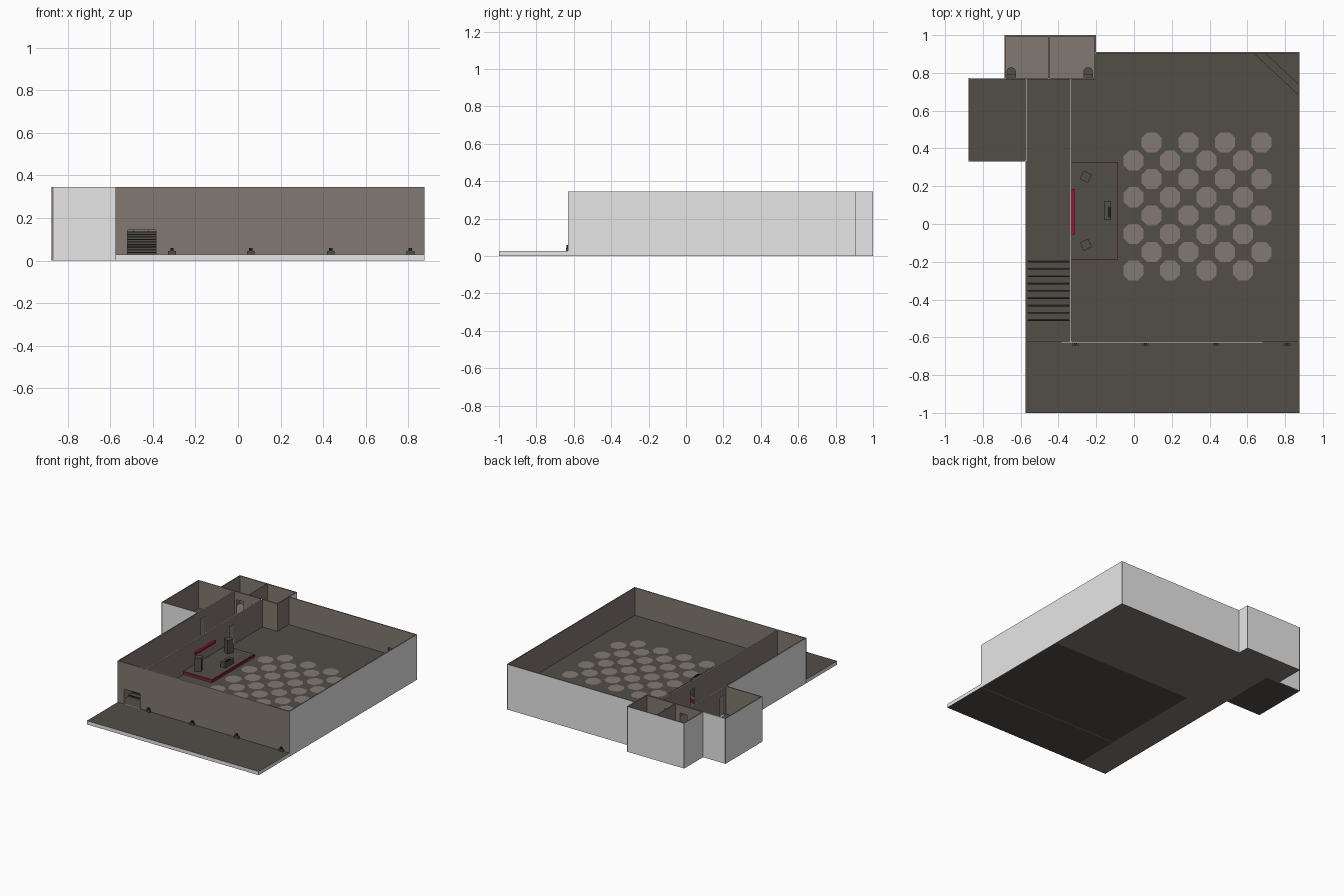
import bpy, bmesh, math
from mathutils import Matrix, Vector

if "Cube" in bpy.data.objects:
    bpy.data.objects.remove(bpy.data.objects["Cube"])

# ---- flat colours ----
COLOURS = {
    "plaster_white": (0.8, 0.8, 0.8, 1),
    "warm_brown": (0.225, 0.19, 0.168, 1),
    "dark_floor": (0.084, 0.077, 0.064, 1),
    "black_trim": (0.015, 0.014, 0.013, 1),
    "stage_red": (0.38, 0.005, 0.03, 1),
}
NAMES = list(COLOURS)
W, B, D, K, R = range(5)
MATS = []
for n, c in COLOURS.items():
    m = bpy.data.materials.new(n)
    m.diffuse_color = c
    m.use_nodes = True
    m.node_tree.nodes["Principled BSDF"].inputs["Base Color"].default_value = m.diffuse_color
    MATS.append(m)

T = 0.008           # wall thickness
H = 0.345           # wall top
F = 0.135           # raised floor level
P = 0.028           # porch level
DIRS = {"-x": (-1, 0, 0), "+x": (1, 0, 0), "-y": (0, -1, 0),
        "+y": (0, 1, 0), "-z": (0, 0, -1), "+z": (0, 0, 1)}


def add_box(bm, x0, x1, y0, y1, z0, z1, base, sides=None, rot=0.0):
    """Box by bounds; sides maps a direction to a colour index."""
    centre = Vector(((x0 + x1) / 2, (y0 + y1) / 2, (z0 + z1) / 2))
    vs = bmesh.ops.create_cube(bm, size=1)["verts"]
    for v in vs:
        v.co = Vector((v.co.x * (x1 - x0), v.co.y * (y1 - y0), v.co.z * (z1 - z0)))
    for f in {f for v in vs for f in v.link_faces}:
        f.normal_update()
        f.material_index = base
        for key, mat in (sides or {}).items():
            if f.normal.dot(Vector(DIRS[key])) > 0.9:
                f.material_index = mat
    bmesh.ops.transform(bm, matrix=Matrix.Translation(centre) @ Matrix.Rotation(rot, 4, "Z"), verts=vs)


def finish(name, bm):
    me = bpy.data.meshes.new(name)
    bm.to_mesh(me)
    bm.free()
    for m in MATS:
        me.materials.append(m)
    ob = bpy.data.objects.new(name, me)
    bpy.context.collection.objects.link(ob)
    return ob


def box(name, *args, **kw):
    bm = bmesh.new()
    add_box(bm, *args, **kw)
    return finish(name, bm)


def wall(name, axis, pos, a0, a1, z0=0.0, sides=None, doors=()):
    """Wall running along an axis; doors are (start, end, bottom, top) openings."""
    bm = bmesh.new()
    sides = dict(sides or {})

    def piece(s, e, zb, zt, extra):
        m = {**sides, **extra}
        b = (s, e, pos, pos + T) if axis == "x" else (pos, pos + T, s, e)
        add_box(bm, *b, zb, zt, B, m)

    cur, jamb = a0, {}
    for s, e, zb, zt in doors:
        piece(cur, s, z0, H, {**jamb, "+" + axis: W})
        piece(s, e, zt, H, {"-z": W})
        if zb > z0:
            piece(s, e, z0, zb, {})
        cur, jamb = e, {"-" + axis: W}
    piece(cur, a1, z0, H, jamb)
    return finish(name, bm)


# ---- floors ----
box("porch_slab", -0.335, 0.875, -1, -0.63, 0, P, W, {"+z": D, "-z": D})
box("porch_slab_left", -0.575, -0.335, -1, -0.63, 0, P, W, {"+z": D, "-z": B})
box("hall_floor_front", -0.33, 0.867, -0.622, 0.19, 0, F, D)
box("hall_floor_back", -0.33, 0.867, 0.19, 0.765, 0, F, D, {"-z": B})
box("hall_floor_rear", -0.202, 0.867, 0.765, 0.902, 0, F, D, {"-z": B})
box("corridor_floor_low", -0.567, -0.338, -0.622, -0.2, 0, P, D, {"-z": B})
box("corridor_floor_high", -0.567, -0.338, -0.2, 0.765, 0, F, D, {"-z": B})
box("side_room_floor", -0.867, -0.575, 0.338, 0.765, 0, F, D)
box("washroom_floor", -0.677, -0.21, 0.773, 0.992, 0, F, B)

# ---- stairs in the corridor ----
bm = bmesh.new()
N = 8
run, rise = 0.31 / N, (F - P) / (N + 1)
for i in range(N):
    y, z = -0.51 + i * run, P + (i + 1) * rise
    add_box(bm, -0.567, -0.338, y, -0.2, z - rise, z, D)
finish("stairs", bm)
bm = bmesh.new()
for i in range(N + 1):
    y, z = -0.51 + i * run, P + (i + 1) * rise
    add_box(bm, -0.562, -0.343, y - 0.003, y + 0.006, z - 0.004, z + 0.001, K)
finish("stair_nosings", bm)

# ---- walls ----
wall("front_wall_left", "x", -0.63, -0.575, -0.385, 0, {},
     [(-0.52, -0.3851, P, 0.143)])
wall("front_wall", "x", -0.63, -0.385, 0.68, 0, {"+z": W})
wall("front_wall_right", "x", -0.63, 0.68, 0.875, 0, {"+x": W})
wall("right_wall", "y", 0.867, -0.622, 0.91, 0, {"+x": W})
wall("hall_back_wall", "x", 0.902, -0.21, 0.867, 0, {"+y": W})
wall("hall_partition", "y", -0.338, -0.622, 0.765, 0, {"+z": W},
     [(0.37, 0.43, F, 0.285)])
wall("corridor_left_wall", "y", -0.575, -0.622, 0.33, 0, {"-x": W})
wall("side_room_partition", "y", -0.575, 0.33, 0.765, 0, {"+z": W},
     [(0.36, 0.42, F, 0.285)])
wall("side_room_left_wall", "y", -0.875, 0.33, 0.773, 0, {"-x": W})
wall("side_room_front_wall", "x", 0.33, -0.867, -0.575, 0, {"-y": W})
wall("side_room_back_wall", "x", 0.765, -0.867, -0.685, 0, {"+y": W, "+z": W})
wall("washroom_front_wall", "x", 0.765, -0.685, -0.202, 0, {},
     [(-0.55, -0.49, F, 0.285), (-0.42, -0.36, F, 0.285)])
wall("washroom_left_wall", "y", -0.685, 0.773, 1.0, 0, {"-x": W})
wall("washroom_right_wall", "y", -0.21, 0.773, 0.91, 0, {})
wall("washroom_right_wall_outer", "y", -0.21, 0.91, 1.0, 0, {"+x": W})
wall("washroom_back_wall", "x", 0.992, -0.677, -0.21, 0, {"+y": W})
wall("washroom_divider", "y", -0.454, 0.773, 0.992, F, {})

# ---- toilets ----
for side, x in (("left", -0.65), ("right", -0.243)):
    bm = bmesh.new()
    bmesh.ops.create_cone(bm, cap_ends=True, segments=12, radius1=0.017, radius2=0.025, depth=0.05,
                          matrix=Matrix.Translation((x, 0.805, F + 0.025)))
    add_box(bm, x - 0.025, x + 0.025, 0.775, 0.795, F, F + 0.08, D)
    for f in bm.faces:
        f.material_index = D
    finish("toilet_" + side, bm)

# ---- chequered dance floor of cut-corner tiles ----
bm = bmesh.new()
s, c, step = 0.053, 0.024, 0.0968
octo = [(s, c), (c, s), (-c, s), (-s, c), (-s, -c), (-c, -s), (c, -s), (s, -c)]
for row in range(8):
    for col in range(8):
        if (row + col) % 2 == 0:
            continue
        cx, cy = -0.003 + col * step, 0.432 - row * step
        f = bm.faces.new([bm.verts.new((cx + a, cy + b, F + 0.002)) for a, b in octo])
        f.material_index = B
finish("dance_floor_tiles", bm)

# ---- stage with red edge trim ----
S = 0.16
box("stage", -0.33, -0.09, -0.185, 0.325, F, S, D)
bm = bmesh.new()
add_box(bm, -0.09, -0.087, -0.188, 0.328, F + 0.008, S - 0.004, R)
for y in (-0.188, 0.325):
    add_box(bm, -0.33, -0.09, y, y + 0.003, F + 0.008, S - 0.004, R)
finish("stage_trim", bm)
box("wall_light_bar", -0.33, -0.314, -0.055, 0.185, 0.24, 0.255, R)

# ---- speakers and mixing desk ----
for side, y, a in (("back", 0.25, -25), ("front", -0.11, 25)):
    box("speaker_" + side, -0.279, -0.231, y - 0.024, y + 0.024, S, 0.262, D, rot=math.radians(a))
box("mixing_desk", -0.16, -0.122, 0.02, 0.122, S, 0.2, D)
box("desk_controls", -0.138, -0.125, 0.035, 0.09, 0.2, 0.205, K)

# ---- corner bar counter ----
bm = bmesh.new()
foot = [(0.635, 0.902), (0.7, 0.902), (0.867, 0.745), (0.867, 0.685)]
low = [bm.verts.new((x, y, F)) for x, y in foot]
top = [bm.verts.new((x, y, F + 0.05)) for x, y in foot]
bm.faces.new(top)
for i in range(4):
    j = (i + 1) % 4
    bm.faces.new((low[i], low[j], top[j], top[i]))
bmesh.ops.recalc_face_normals(bm, faces=bm.faces[:])
for f in bm.faces:
    f.material_index = D
finish("corner_counter", bm)

# ---- small lamps along the front wall ----
for i, x in enumerate((-0.31, 0.06, 0.435, 0.81)):
    bm = bmesh.new()
    add_box(bm, x - 0.018, x + 0.018, -0.642, -0.63, P, P + 0.016, D)
    add_box(bm, x - 0.008, x + 0.008, -0.638, -0.63, P + 0.016, P + 0.03, K)
    finish("front_lamp_%d" % (i + 1), bm)
